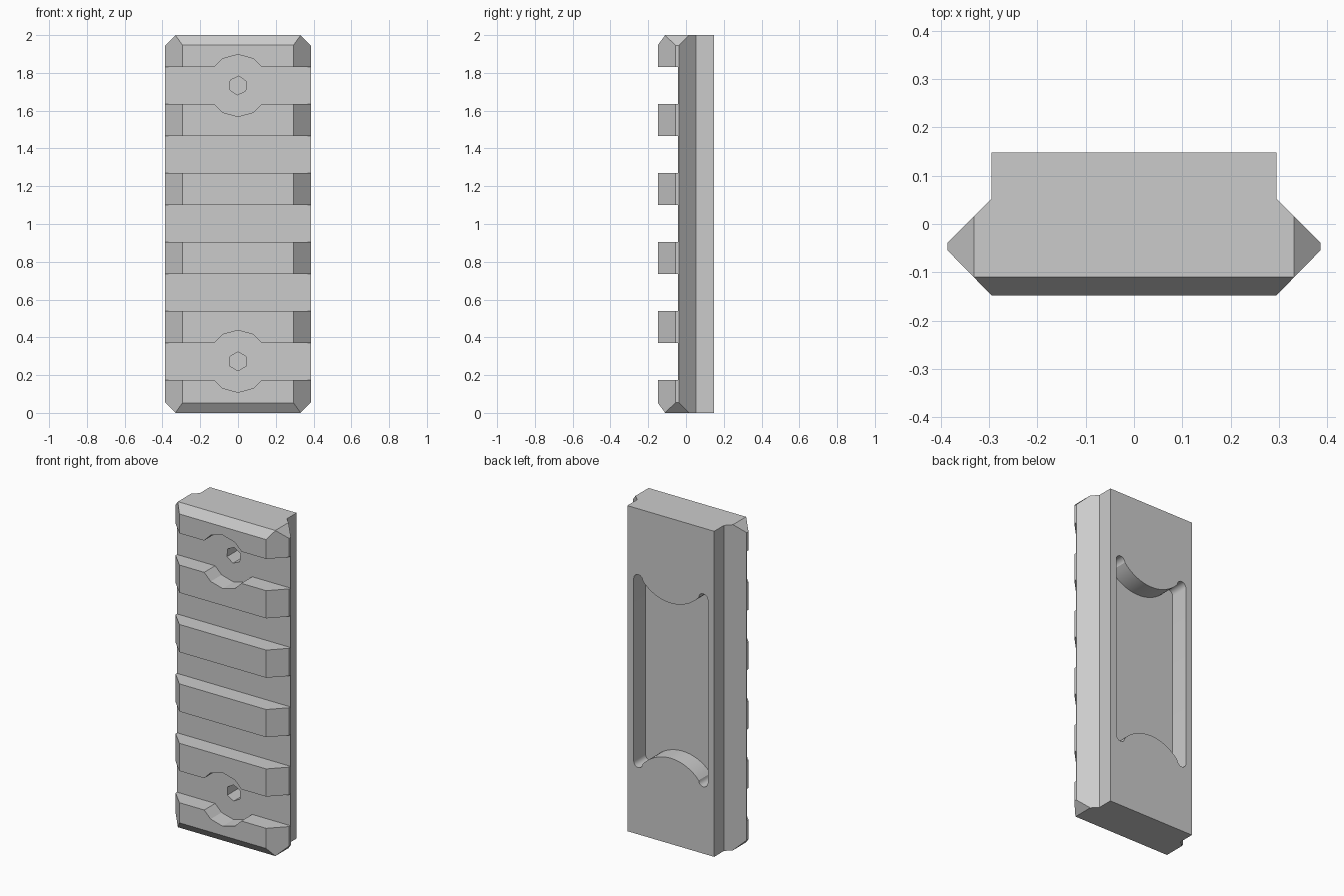
import bpy, bmesh, math
from mathutils import Matrix, Vector

if "Cube" in bpy.data.objects:
    bpy.data.objects.remove(bpy.data.objects["Cube"])

SCREWS = (0.273, 1.733)          # screw heights
FRONT, BACK, FLOOR = -0.148, 0.148, -0.042


def prism(name, pts, place, vec):
    """Extrude a closed outline (placed in 3D by a function) along a vector."""
    bm = bmesh.new()
    face = bm.faces.new([bm.verts.new(place(a, b)) for a, b in pts])
    ext = bmesh.ops.extrude_face_region(bm, geom=[face])
    verts = [g for g in ext["geom"] if isinstance(g, bmesh.types.BMVert)]
    bmesh.ops.translate(bm, verts=verts, vec=vec)
    bmesh.ops.recalc_face_normals(bm, faces=bm.faces[:])
    mesh = bpy.data.meshes.new(name)
    bm.to_mesh(mesh)
    bm.free()
    ob = bpy.data.objects.new(name, mesh)
    bpy.context.collection.objects.link(ob)
    return ob


def along_y(name, pts, y0, y1):
    return prism(name, pts, lambda x, z: (x, y0, z), (0, y1 - y0, 0))


def ring(cz, r, n, turn=0.0):
    return [(r * math.sin(turn + 2 * math.pi * i / n),
             cz + r * math.cos(turn + 2 * math.pi * i / n)) for i in range(n)]


def cut(target, cutter):
    cutter.hide_render = True
    mod = target.modifiers.new("cut", "BOOLEAN")
    mod.operation, mod.solver, mod.object = "DIFFERENCE", "EXACT", cutter
    bpy.context.view_layer.objects.active = target
    bpy.ops.object.modifier_apply(modifier=mod.name)
    bpy.data.objects.remove(cutter)


# Rail body from its cross-section
half = [(0.295, FRONT), (0.386, -0.055), (0.386, -0.038), (0.295, 0.053), (0.295, BACK)]
outline = half + [(-x, y) for x, y in reversed(half)]
rail = prism("rail", outline, lambda x, y: (x, y, 0), (0, 0, 2))

# Chamfers on the front and side edges of both ends
bm = bmesh.new()
bm.from_mesh(rail.data)
for s in (-1, 1):
    end = 1 + s
    planes = [((0, -0.11, end), (0, -0.05, s * 0.037))]
    planes += [((m * 0.331, 0, end), (m, 0, s)) for m in (-1, 1)]
    for co, no in planes:
        res = bmesh.ops.bisect_plane(bm, geom=bm.verts[:] + bm.edges[:] + bm.faces[:],
                                     plane_co=co, plane_no=Vector(no).normalized(),
                                     clear_outer=True)
        rim = [g for g in res["geom_cut"] if isinstance(g, bmesh.types.BMEdge)]
        bmesh.ops.contextual_create(bm, geom=rim)
bmesh.ops.recalc_face_normals(bm, faces=bm.faces[:])
bm.to_mesh(rail.data)
bm.free()

# Five cross slots
for i in range(5):
    z0 = 0.175 + i * 0.365
    box = [(-0.6, z0), (0.6, z0), (0.6, z0 + 0.195), (-0.6, z0 + 0.195)]
    cut(rail, along_y("slot", box, -0.4, FLOOR))

# Twelve-sided counterbores and blind hexagonal holes
for z, turn in zip(SCREWS, (0.0, 0.1)):
    cut(rail, along_y("counterbore", ring(z, 0.164, 12), -0.4, FLOOR))
    cut(rail, along_y("screw_hole", ring(z, 0.05, 6, turn), -0.3, 0.06))

# Back pocket: ends curve round the screws, with rounded ears at the corners
top = [(0.221 + 0.031 * math.cos(math.pi * i / 8),
        1.565 + 0.031 * math.sin(math.pi * i / 8)) for i in range(9)]
a = math.asin(0.19 / 0.254)
top += [(0.254 * math.sin(t), SCREWS[1] - 0.254 * math.cos(t))
        for t in (a * (1 - i / 8) for i in range(1, 16))]
top += [(-x, z) for x, z in reversed(top[:9])]
pocket = top + [(x, 2.006 - z) for x, z in reversed(top)]
cut(rail, along_y("pocket", pocket, 0.033, 0.4))

# Smooth the pocket curves, keep the rest flat
bpy.ops.object.select_all(action="DESELECT")
rail.select_set(True)
bpy.context.view_layer.objects.active = rail
bpy.ops.object.shade_smooth_by_angle(angle=math.radians(24))
